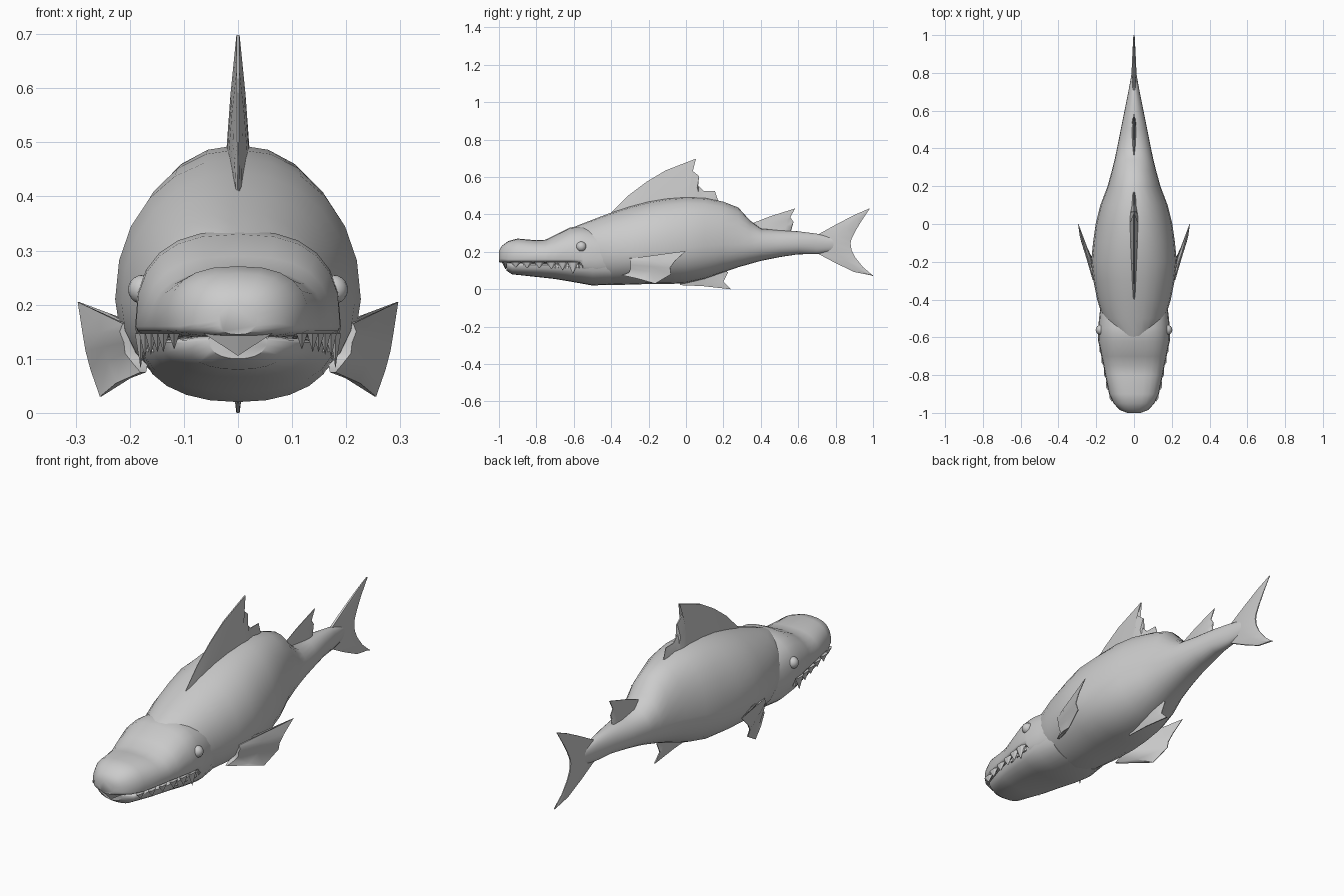
import bpy, bmesh, math
from mathutils import Vector


def finish(bm, name):
    bmesh.ops.remove_doubles(bm, verts=bm.verts, dist=0.0005)
    bmesh.ops.recalc_face_normals(bm, faces=bm.faces)
    me = bpy.data.meshes.new(name)
    bm.to_mesh(me)
    bm.free()
    ob = bpy.data.objects.new(name, me)
    bpy.context.collection.objects.link(ob)
    return ob


def loft(name, sections, n=2.0, seg=24):
    """Skin superellipse rings; each section is y, z widest, z top, z bottom, half width."""
    bm = bmesh.new()
    rings = []
    for y, zm, zt, zb, w in sections:
        ring = []
        for i in range(seg):
            a = 2 * math.pi * i / seg
            c, s = math.cos(a), math.sin(a)
            x = w * math.copysign(abs(c) ** (2 / n), c)
            h = abs(s) ** (2 / n)
            z = zm + (zt - zm) * h if s >= 0 else zm - (zm - zb) * h
            ring.append(bm.verts.new((x, y, z)))
        rings.append(ring)
    for r0, r1 in zip(rings, rings[1:]):
        for i in range(seg):
            j = (i + 1) % seg
            bm.faces.new((r0[i], r0[j], r1[j], r1[i]))
    bm.faces.new(rings[0])
    bm.faces.new(rings[-1])
    return finish(bm, name)


def fin(name, a, b, thick, normal=(1, 0, 0)):
    """Thin blade between edges a and b; thick = half thickness at a, middle, b."""
    bm = bmesh.new()
    nrm = Vector(normal).normalized()
    rows = []
    last = len(a) - 1
    for k, (p, q) in enumerate(zip(a, b)):
        p, q = Vector(p), Vector(q)
        taper = 0.25 + 0.75 * math.sin(math.pi * k / last)
        pts = [p.lerp(q, f) for f in (0, 0.5, 1)]
        loop = [v + nrm * t * taper for v, t in zip(pts, thick)]
        loop += [v - nrm * t * taper for v, t in zip(pts[::-1], thick[::-1])]
        rows.append([bm.verts.new(v) for v in loop])
    for r0, r1 in zip(rows, rows[1:]):
        for i in range(6):
            j = (i + 1) % 6
            bm.faces.new((r0[i], r0[j], r1[j], r1[i]))
    bm.faces.new(rows[0])
    bm.faces.new(rows[-1])
    return finish(bm, name)


def flat(pts):
    return [(0, y, z) for y, z in pts]


def tooth(name, x, y, z, sx, sy, length, up=False):
    bpy.ops.mesh.primitive_cone_add(
        vertices=6, radius1=1, radius2=0, depth=1, location=(x, y, z),
        rotation=(0 if up else math.pi, 0, 0))
    ob = bpy.context.object
    ob.scale = (sx, sy, length)
    ob.name = name


# Body, from the neck edge to the tail root
loft("body", [
    (-0.61, 0.22, 0.328, 0.12, 0.08), (-0.57, 0.21, 0.345, 0.09, 0.13),
    (-0.50, 0.20, 0.372, 0.03, 0.165), (-0.40, 0.20, 0.41, 0.022, 0.195),
    (-0.30, 0.20, 0.443, 0.025, 0.215), (-0.20, 0.21, 0.47, 0.028, 0.227),
    (-0.10, 0.21, 0.487, 0.028, 0.217), (0.0, 0.22, 0.495, 0.032, 0.203),
    (0.10, 0.23, 0.49, 0.055, 0.178), (0.20, 0.24, 0.468, 0.09, 0.14),
    (0.28, 0.24, 0.437, 0.118, 0.118), (0.34, 0.24, 0.37, 0.135, 0.103),
    (0.40, 0.24, 0.325, 0.152, 0.09), (0.50, 0.24, 0.316, 0.172, 0.07),
    (0.60, 0.245, 0.31, 0.187, 0.05), (0.70, 0.245, 0.297, 0.188, 0.03),
    (0.80, 0.245, 0.275, 0.205, 0.012)], 2.1)

# Head with a blunt snout and overhanging upper jaw
loft("upper_head", [
    (-1.0, 0.17, 0.205, 0.145, 0.035), (-0.985, 0.165, 0.232, 0.143, 0.075),
    (-0.95, 0.16, 0.258, 0.14, 0.108), (-0.90, 0.16, 0.271, 0.138, 0.132),
    (-0.80, 0.16, 0.262, 0.136, 0.153), (-0.75, 0.16, 0.265, 0.136, 0.162),
    (-0.70, 0.16, 0.29, 0.136, 0.173), (-0.62, 0.16, 0.33, 0.136, 0.189),
    (-0.57, 0.16, 0.337, 0.13, 0.19), (-0.55, 0.16, 0.337, 0.06, 0.19),
    (-0.48, 0.16, 0.33, 0.04, 0.183), (-0.40, 0.17, 0.30, 0.05, 0.17)], 2.6)

# Lower jaw and throat
loft("lower_jaw", [
    (-0.96, 0.135, 0.145, 0.10, 0.055), (-0.93, 0.13, 0.145, 0.08, 0.098),
    (-0.80, 0.13, 0.142, 0.066, 0.14), (-0.70, 0.13, 0.14, 0.055, 0.16),
    (-0.60, 0.13, 0.14, 0.038, 0.177), (-0.50, 0.13, 0.14, 0.02, 0.18),
    (-0.40, 0.13, 0.14, 0.025, 0.165)], 2.2)

# Dorsal fins
fin("dorsal_fin",
    flat([(-0.41, 0.395), (-0.32, 0.42), (-0.22, 0.45), (-0.13, 0.47), (-0.06, 0.475),
          (0, 0.48), (0.03, 0.48), (0.05, 0.48), (0.07, 0.475), (0.1, 0.47),
          (0.14, 0.465), (0.17, 0.46)]),
    flat([(-0.40, 0.41), (-0.31, 0.50), (-0.21, 0.575), (-0.11, 0.635), (-0.02, 0.67),
          (0.053, 0.698), (0.02, 0.645), (0.07, 0.605), (0.065, 0.555), (0.095, 0.525),
          (0.155, 0.525), (0.17, 0.48)]), (0.022, 0.014, 0.003))
fin("rear_dorsal_fin",
    flat([(0.36, 0.33), (0.43, 0.31), (0.49, 0.305), (0.52, 0.3), (0.55, 0.3), (0.56, 0.3)]),
    flat([(0.36, 0.355), (0.45, 0.39), (0.583, 0.432), (0.558, 0.385), (0.575, 0.36),
          (0.56, 0.31)]), (0.013, 0.008, 0.002))

# Forked tail fin
fin("tail_fin",
    flat([(0.98, 0.432), (0.90, 0.397), (0.80, 0.345), (0.71, 0.295), (0.70, 0.245),
          (0.71, 0.188), (0.80, 0.14), (0.90, 0.092), (1.0, 0.075)]),
    flat([(0.982, 0.43), (0.935, 0.36), (0.905, 0.31), (0.885, 0.27), (0.88, 0.245),
          (0.885, 0.21), (0.905, 0.17), (0.945, 0.12), (1.0, 0.07)]), (0.006, 0.014, 0.003))

# Belly fin
fin("belly_fin",
    flat([(-0.04, 0.045), (0.05, 0.06), (0.12, 0.08), (0.16, 0.095), (0.20, 0.11)]),
    flat([(-0.03, 0.022), (0.09, 0.017), (0.24, 0.0), (0.20, 0.04), (0.225, 0.09)]),
    (0.013, 0.008, 0.003))

# Paired fins, eyes and teeth
for s, side in ((1, "left"), (-1, "right")):
    root = [(0.19, -0.34, 0.17), (0.20, -0.29, 0.165), (0.20, -0.29, 0.15),
            (0.19, -0.29, 0.13), (0.19, -0.29, 0.11), (0.18, -0.30, 0.09),
            (0.175, -0.34, 0.075)]
    edge = [(0.235, -0.17, 0.167), (0.295, 0.0, 0.205), (0.286, -0.06, 0.15),
            (0.28, -0.085, 0.115), (0.271, -0.08, 0.08), (0.254, -0.165, 0.03),
            (0.225, -0.25, 0.055)]
    fin(side + "_pectoral_fin", [(s * x, y, z) for x, y, z in root],
        [(s * x, y, z) for x, y, z in edge], (0.022, 0.012, 0.002), (s, -0.35, 0))

    bpy.ops.mesh.primitive_uv_sphere_add(segments=16, ring_count=10, radius=0.027,
                                         location=(s * 0.176, -0.56, 0.228))
    bpy.context.object.name = side + "_eye"

    for i, (x, y, h) in enumerate([(0.118, -0.91, 0.03), (0.138, -0.85, 0.035),
                                   (0.149, -0.785, 0.035), (0.161, -0.72, 0.04),
                                   (0.172, -0.66, 0.045), (0.18, -0.605, 0.065)]):
        tooth(f"{side}_upper_tooth_{i}", s * x, y, 0.147 - h / 2, 0.012, 0.03, h)
    for i, (x, y) in enumerate([(0.176, -0.58), (0.166, -0.635), (0.156, -0.69)]):
        tooth(f"{side}_lower_tooth_{i}", s * x, y, 0.135, 0.008, 0.013, 0.045, True)
tooth("beak_tooth", 0, -0.965, 0.128, 0.08, 0.022, 0.045)

# Smooth shading with sharp creases kept
bpy.ops.object.select_all(action='SELECT')
bpy.context.view_layer.objects.active = bpy.data.objects["body"]
bpy.ops.object.shade_smooth_by_angle(angle=math.radians(40))
